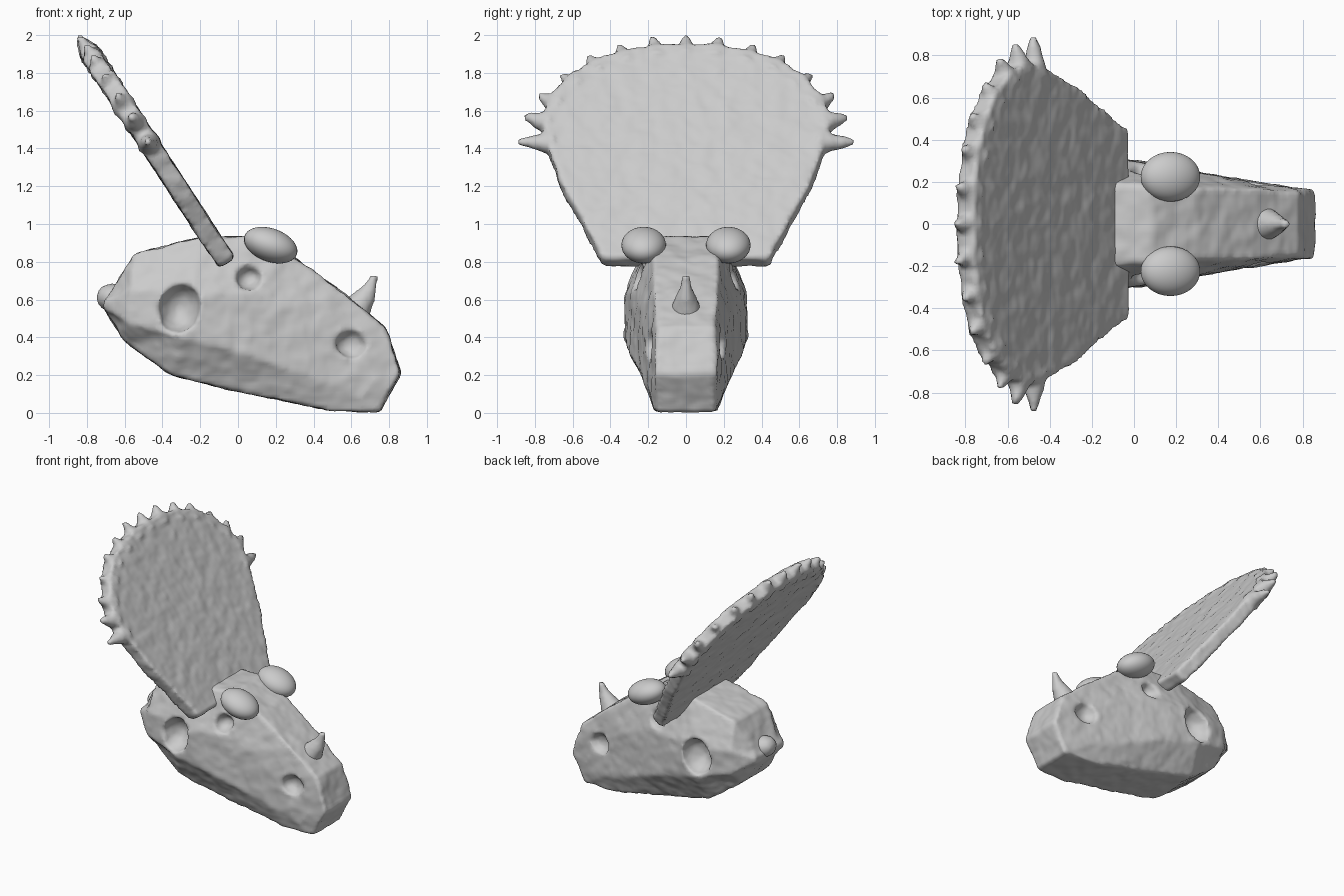
import bpy, bmesh, math
from mathutils import Vector, Matrix

if "Cube" in bpy.data.objects:
    bpy.data.objects.remove(bpy.data.objects["Cube"])


def make_object(name, bm):
    bmesh.ops.recalc_face_normals(bm, faces=bm.faces)
    mesh = bpy.data.meshes.new(name)
    bm.to_mesh(mesh)
    bm.free()
    ob = bpy.data.objects.new(name, mesh)
    bpy.context.collection.objects.link(ob)
    return ob


def add_spike(bm, base, tip, r1, r2=0.014):
    base, tip = Vector(base), Vector(tip)
    d = tip - base
    rot = d.to_track_quat('Z', 'Y').to_matrix().to_4x4()
    bmesh.ops.create_cone(bm, cap_ends=True, segments=14, radius1=r1, radius2=r2,
                          depth=d.length, matrix=Matrix.Translation((base + tip) / 2) @ rot)


def add_ball(bm, centre, radii, tilt=0.0):
    m = (Matrix.Translation(centre) @ Matrix.Rotation(tilt, 4, 'Y')
         @ Matrix.Diagonal((*radii, 1)))
    bmesh.ops.create_uvsphere(bm, u_segments=32, v_segments=20, radius=1, matrix=m)


# Rough bone surface shared by skull and frill
grain = bpy.data.textures.new("bone_grain", 'CLOUDS')
grain.noise_scale = 0.09
grain.noise_depth = 1


def roughen(ob, strength):
    r = ob.modifiers.new("blend", 'REMESH')
    r.mode = 'VOXEL'
    r.voxel_size = 0.018
    r.use_smooth_shade = True
    d = ob.modifiers.new("grain", 'DISPLACE')
    d.texture = grain
    d.strength = strength
    d.mid_level = 0.45


# Skull: lofted faceted stations; each lists (x, half width, z) from top to bottom
stations = [
    [(-.68, .13, .62), (-.71, .17, .59), (-.71, .17, .56), (-.69, .12, .52)],
    [(-.55, .20, .84), (-.57, .28, .65), (-.58, .28, .48), (-.59, .17, .37)],
    [(-.20, .20, .93), (-.25, .335, .62), (-.30, .33, .40), (-.35, .21, .20)],
    [(.08, .185, .935), (.05, .285, .64), (.02, .30, .32), (-.03, .19, .12)],
    [(.30, .17, .82), (.30, .24, .55), (.28, .25, .22), (.22, .18, .07)],
    [(.55, .165, .64), (.56, .20, .40), (.55, .205, .13), (.48, .165, .015)],
    [(.78, .155, .455), (.81, .16, .37), (.86, .16, .21), (.75, .155, .005)],
]
bm = bmesh.new()
rings = []
for st in stations:
    pts = st + [(x, -y, z) for x, y, z in reversed(st)]
    rings.append([bm.verts.new(p) for p in pts])
n = len(rings[0])
for a, b in zip(rings, rings[1:]):
    for i in range(n):
        j = (i + 1) % n
        bm.faces.new((a[i], a[j], b[j], b[i]))
for ring in (rings[0], rings[-1]):      # end caps as cross strips
    for i in range(3):
        bm.faces.new((ring[i], ring[i + 1], ring[n - 2 - i], ring[n - 1 - i]))
bmesh.ops.recalc_face_normals(bm, faces=bm.faces)
bmesh.ops.triangulate(bm, faces=bm.faces)
skull = make_object("skull", bm)

# Side openings cut in both cheeks
bm = bmesh.new()
for s in (1, -1):
    add_ball(bm, (-.31, s * .335, .555), (.11, .14, .135), .3)
    add_ball(bm, (.06, s * .28, .72), (.072, .10, .07))
    add_ball(bm, (.60, s * .20, .365), (.085, .07, .075))
cutter = make_object("opening_cutter", bm)
cutter.hide_render = True
cutter.hide_set(True)
cut = skull.modifiers.new("openings", 'BOOLEAN')
cut.object = cutter
cut.operation = 'DIFFERENCE'
cut.solver = 'EXACT'
roughen(skull, 0.016)

# Nose horn, curving upward
bm = bmesh.new()
add_spike(bm, (.62, 0, .54), (.69, 0, .645), .085, .042)
add_spike(bm, (.68, 0, .61), (.725, 0, .73), .047, .018)
roughen(make_object("nose_horn", bm), 0.008)

# Ball joint at the back of the skull
bm = bmesh.new()
add_ball(bm, (-.665, 0, .61), (.085, .085, .075))
roughen(make_object("neck_joint", bm), 0.008)

# Brow knobs
for s, side in ((1, "left"), (-1, "right")):
    bm = bmesh.new()
    add_ball(bm, (.173, s * .224, .888), (.147, .118, .088), math.radians(20))
    for f in bm.faces:
        f.smooth = True
    make_object("brow_knob_" + side, bm)


# Frill: flat plate leaning back, outline given as (y, z)
def on_plane(y, z):
    return Vector((-.05 - (z - .78) * .77 / 1.18, y, z))


normal = Vector((1.18, 0, .77)).normalized()
half = [(.44, .795), (.55, 1.0), (.66, 1.19), (.72, 1.36), (.765, 1.52),
        (.725, 1.65), (.62, 1.77), (.48, 1.855), (.33, 1.90), (.15, 1.93)]
outline = half + [(-y, z) for y, z in reversed(half)]
bm = bmesh.new()
front = [bm.verts.new(on_plane(*p) + normal * .05) for p in outline]
back = [bm.verts.new(on_plane(*p) - normal * .05) for p in outline]
bm.faces.new(front)
bm.faces.new(back)
for i in range(len(outline)):
    j = (i + 1) % len(outline)
    bm.faces.new((front[i], front[j], back[j], back[i]))
bmesh.ops.recalc_face_normals(bm, faces=bm.faces)

# Rim spikes: base (y, z), tip (y, z), radius
spikes = [((0, 1.88), (0, 2.0), .07), ((.15, 1.87), (.18, 1.99), .07),
          ((.31, 1.84), (.36, 1.945), .07), ((.45, 1.80), (.52, 1.89), .07),
          ((.57, 1.72), (.665, 1.79), .065), ((.67, 1.62), (.785, 1.685), .07),
          ((.72, 1.53), (.86, 1.57), .065), ((.70, 1.425), (.895, 1.437), .066)]
for b, t, r in spikes:
    for s in ((1, -1) if b[0] else (1,)):
        add_spike(bm, on_plane(s * b[0], b[1]), on_plane(s * t[0], t[1]), r)
roughen(make_object("frill", bm), 0.015)
